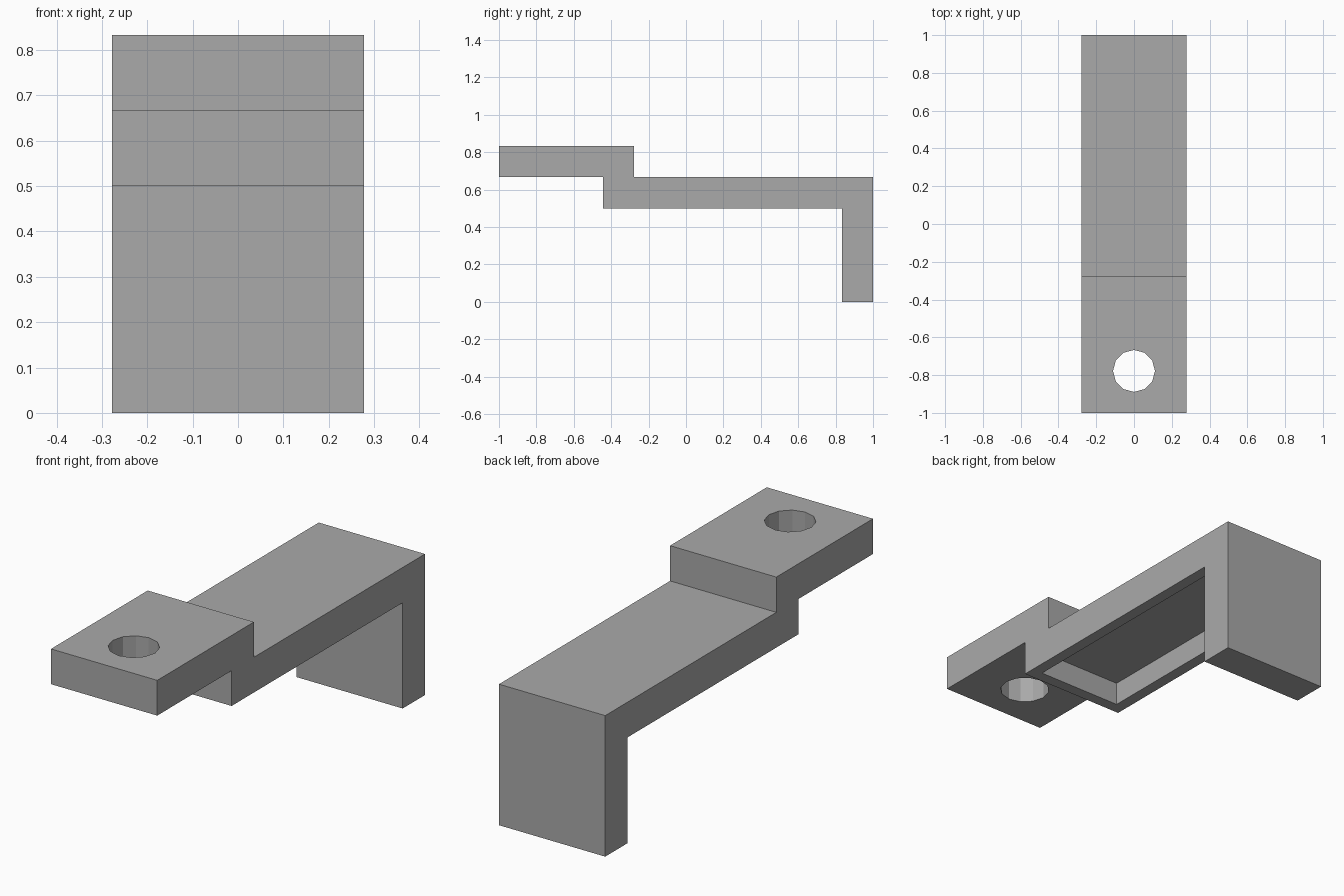
import bpy, bmesh
from mathutils import Matrix, Vector

U = 1 / 18          # design module
HALF_W = 5 * U      # half the bracket width

cube = bpy.data.objects.get("Cube")
if cube:
    bpy.data.objects.remove(cube, do_unlink=True)

grey = bpy.data.materials.new("plain_grey")
grey.use_nodes = True
colour = (0.4, 0.4, 0.4, 1)
grey.diffuse_color = colour
grey.node_tree.nodes["Principled BSDF"].inputs["Base Color"].default_value = colour


def add_object(name, bm):
    bmesh.ops.recalc_face_normals(bm, faces=bm.faces)
    mesh = bpy.data.meshes.new(name)
    bm.to_mesh(mesh)
    bm.free()
    mesh.materials.append(grey)
    obj = bpy.data.objects.new(name, mesh)
    bpy.context.collection.objects.link(obj)
    return obj


def cut(target, cutter):
    mod = target.modifiers.new(cutter.name, 'BOOLEAN')
    mod.operation = 'DIFFERENCE'
    mod.solver = 'EXACT'
    mod.object = cutter
    cutter.hide_render = True
    cutter.hide_viewport = True
    cutter.display_type = 'WIRE'


# Stepped bracket: side profile (y, z) in modules, extruded across the width
profile = [(-18, 12), (-8, 12), (-8, 9), (15, 9), (15, 0), (18, 0),
           (18, 12), (-5, 12), (-5, 15), (-18, 15)]
bm = bmesh.new()
side = bm.faces.new([bm.verts.new((-HALF_W, y * U, z * U)) for y, z in profile])
ext = bmesh.ops.extrude_face_region(bm, geom=[side])
bmesh.ops.translate(bm, vec=(2 * HALF_W, 0, 0),
                    verts=[v for v in ext["geom"] if isinstance(v, bmesh.types.BMVert)])
bracket = add_object("stepped_bracket", bm)

# Twelve-sided screw hole through the raised tab
bm = bmesh.new()
bmesh.ops.create_cone(bm, cap_ends=True, segments=12, radius1=2 * U, radius2=2 * U,
                      depth=6 * U, matrix=Matrix.Translation((0, -14 * U, 13.5 * U)))
cut(bracket, add_object("screw_hole_cutter", bm))

# Shallow pocket under the arm, running from the step to the leg
low, high = Vector((-4, -7, 8)) * U, Vector((4, 15, 11)) * U
bm = bmesh.new()
bmesh.ops.create_cube(bm, size=1, matrix=Matrix.Translation((low + high) / 2)
                      @ Matrix.Diagonal((*(high - low), 1)))
cut(bracket, add_object("pocket_cutter", bm))
